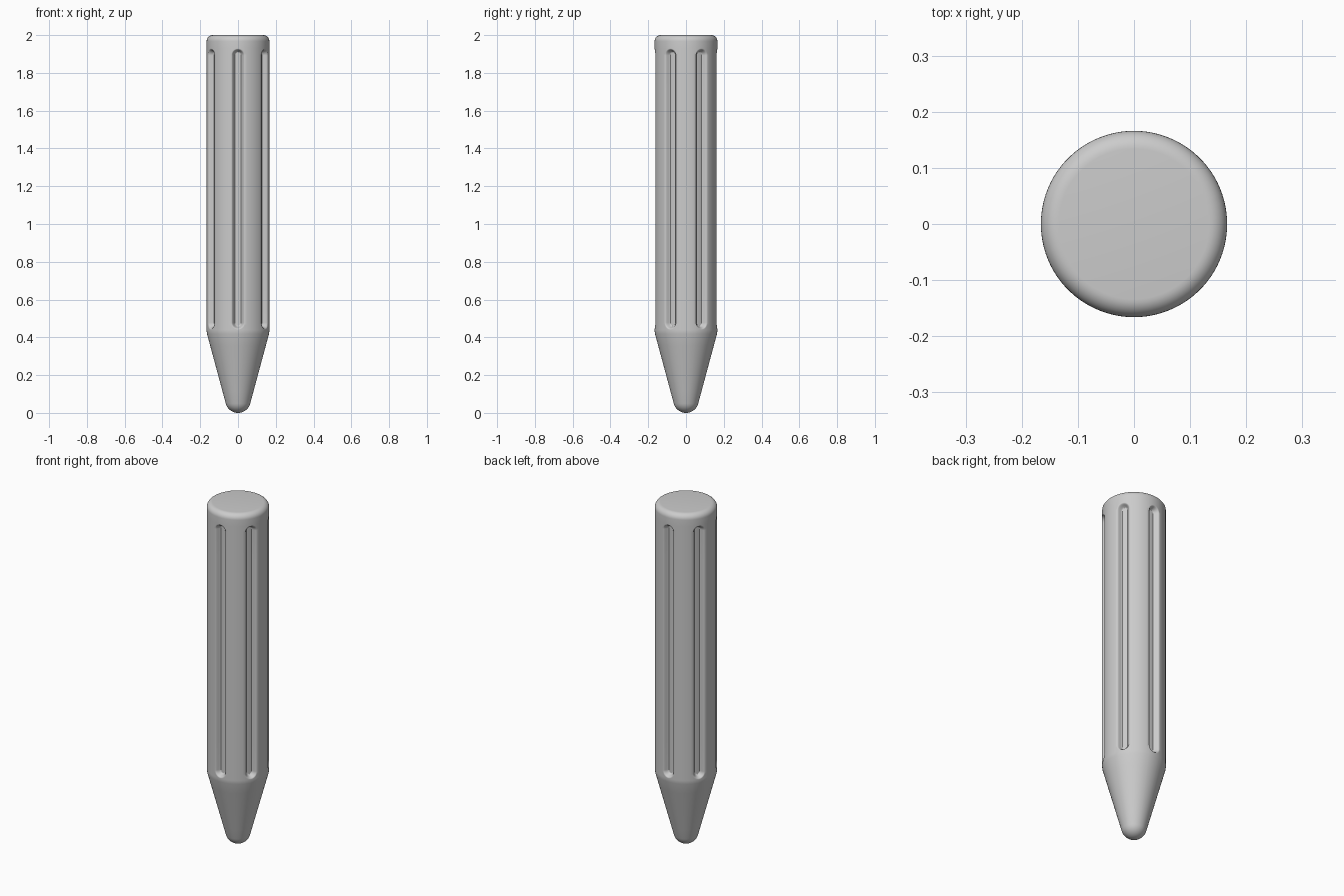
import bpy, bmesh
from math import sin, cos, pi, radians, hypot

RADIUS = 0.166
GROOVES = 6
GROOVE_LOW, GROOVE_HIGH = 0.478, 1.892   # centres of the rounded groove ends
FLOOR, RIM, DEPTH = 0.017, 0.035, 0.027

cube = bpy.data.objects.get("Cube")
if cube:
    bpy.data.objects.remove(cube)

grey = bpy.data.materials.new("plain grey")
grey.use_nodes = True
grey.diffuse_color = (0.6, 0.6, 0.6, 1)
grey.node_tree.nodes["Principled BSDF"].inputs["Base Color"].default_value = (0.6, 0.6, 0.6, 1)


def span(a, b, n):
    return [a + (b - a) * i / n for i in range(n + 1)]


def groove_depth(arc, z):
    """Soft-edged slot with rounded ends, measured from the groove centreline."""
    beyond = max(0, GROOVE_LOW - z, z - GROOVE_HIGH)
    t = (hypot(arc, beyond) - FLOOR) / (RIM - FLOOR)
    t = min(1, max(0, t))
    return DEPTH * (1 - t * t * (3 - 2 * t))


# Profile: rounded tip, cone, barrel, rounded top edge
tip, slope = 0.067, radians(15)
profile = [(tip * sin(a), tip * (1 - cos(a))) for a in span(0, pi / 2 - slope, 10)[1:]]
r0, z0 = profile[-1]
profile += [(r0 + (RADIUS - 0.002 - r0) * t, z0 + (0.418 - z0) * t) for t in span(0, 1, 6)[1:]]
profile += [(RADIUS, 0.432)]
profile += [(RADIUS, z) for z in span(GROOVE_LOW - 0.038, GROOVE_LOW, 13)]
profile += [(RADIUS, z) for z in span(GROOVE_LOW, GROOVE_HIGH, 8)[1:]]
profile += [(RADIUS, z) for z in span(GROOVE_HIGH, GROOVE_HIGH + 0.038, 13)[1:]]
edge = 0.032
profile += [(RADIUS - edge + edge * cos(a), 2 - edge + edge * sin(a)) for a in span(0, pi / 2, 8)]

# Arc positions within one sector, densest across the groove
half = pi * RADIUS / GROOVES
arcs = span(-half, -RIM, 4)[:-1] + span(-RIM, RIM, 24) + span(RIM, half, 4)[1:-1]
columns = [(-pi / 2 + 2 * pi * k / GROOVES + s / RADIUS, s)
           for k in range(GROOVES) for s in arcs]

# Grooved body
bm = bmesh.new()
rings = []
for r, z in profile:
    ring = []
    for angle, s in columns:
        rr = r - groove_depth(s, z)
        ring.append(bm.verts.new((rr * cos(angle), rr * sin(angle), z)))
    rings.append(ring)
count = len(columns)
for low, high in zip(rings, rings[1:]):
    for i in range(count):
        j = (i + 1) % count
        bm.faces.new((low[i], low[j], high[j], high[i]))
bottom = bm.verts.new((0, 0, 0))
for i in range(count):
    bm.faces.new((bottom, rings[0][(i + 1) % count], rings[0][i]))
bm.faces.new(rings[-1])

mesh = bpy.data.meshes.new("grooved_body")
bm.to_mesh(mesh)
bm.free()
mesh.materials.append(grey)
body = bpy.data.objects.new("grooved_body", mesh)
bpy.context.collection.objects.link(body)
bpy.context.view_layer.objects.active = body
body.select_set(True)
bpy.ops.object.shade_smooth_by_angle(angle=radians(40))
